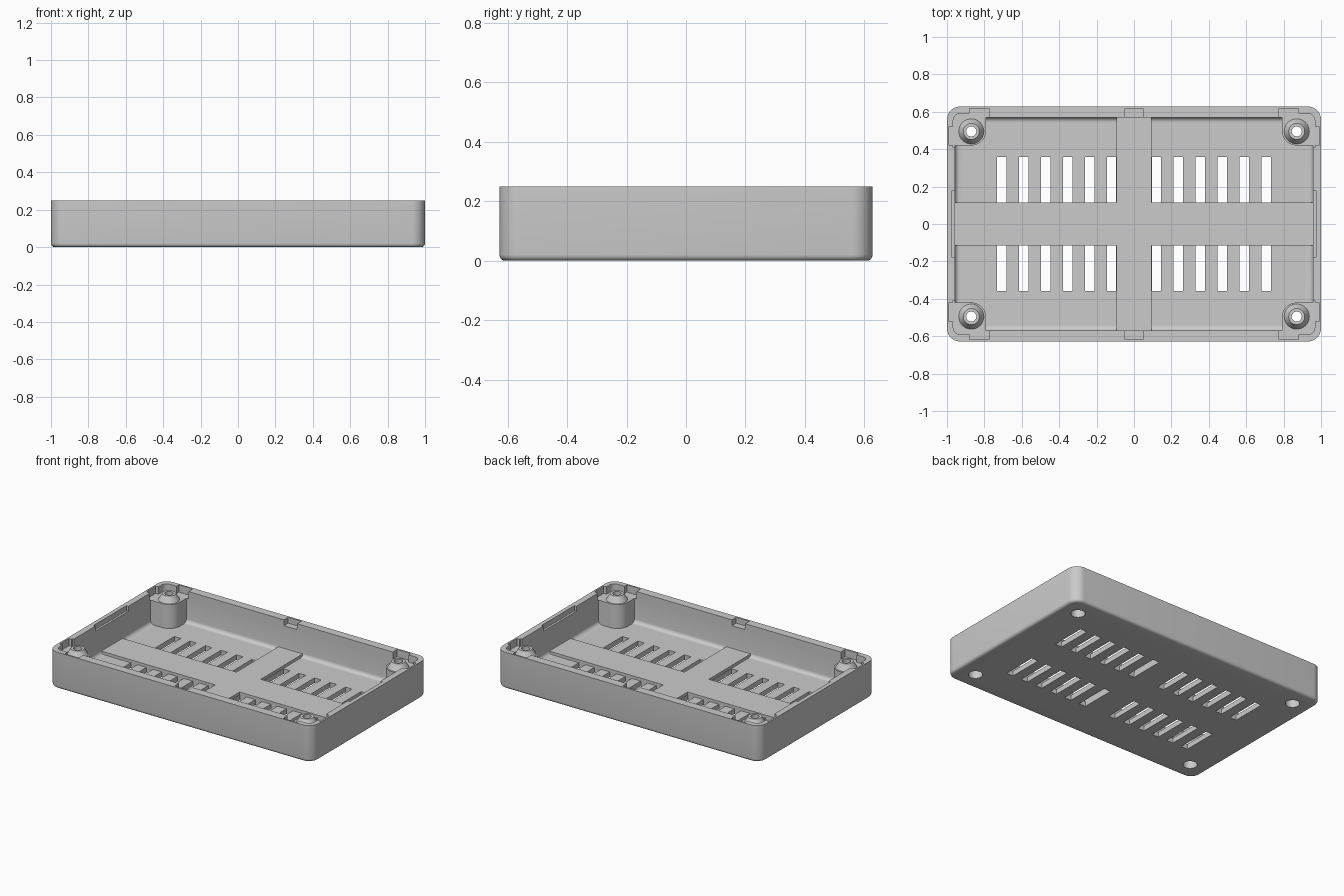
import bpy, bmesh, math
from mathutils import Matrix, Vector

cube = bpy.data.objects.get("Cube")
if cube:
    bpy.data.objects.remove(cube, do_unlink=True)

grey = bpy.data.materials.new("grey_plastic")
grey.use_nodes = True
COLOUR = (0.6, 0.6, 0.6, 1)
grey.diffuse_color = COLOUR
grey.node_tree.nodes["Principled BSDF"].inputs["Base Color"].default_value = COLOUR

HX, HY, H = 1.0, 0.628, 0.25      # outer half sizes and height
IX, IY = 0.957, 0.57              # inner half sizes
FLOOR, LEDGE = 0.035, 0.2
BX, BY = 0.87, 0.495              # screw centres
CORNERS = [(sx, sy) for sx in (-1, 1) for sy in (-1, 1)]


def add_box(bm, x0, x1, y0, y1, z0, z1):
    size = Matrix.Diagonal((x1 - x0, y1 - y0, z1 - z0, 1))
    mid = Matrix.Translation(((x0 + x1) / 2, (y0 + y1) / 2, (z0 + z1) / 2))
    return bmesh.ops.create_cube(bm, size=1, matrix=mid @ size)["verts"]


def add_corner_box(bm, sx, sy, x0, x1, y0, y1, z0, z1):
    xs, ys = sorted((sx * x0, sx * x1)), sorted((sy * y0, sy * y1))
    return add_box(bm, *xs, *ys, z0, z1)


def add_cone(bm, x, y, z0, z1, r0, r1):
    bmesh.ops.create_cone(bm, cap_ends=True, segments=32, radius1=r0, radius2=r1,
                          depth=z1 - z0, matrix=Matrix.Translation((x, y, (z0 + z1) / 2)))


def bevel(bm, test, radius, segments):
    edges = [e for e in bm.edges if test(e)]
    bmesh.ops.bevel(bm, geom=edges, offset=radius, segments=segments,
                    profile=0.5, affect='EDGES')


def upright(e):
    a, b = e.verts
    return (a.co.xy - b.co.xy).length < 1e-4


def make(name, bm):
    mesh = bpy.data.meshes.new(name)
    bm.to_mesh(mesh)
    bm.free()
    mesh.materials.append(grey)
    ob = bpy.data.objects.new(name, mesh)
    bpy.context.collection.objects.link(ob)
    return ob


def combine(ob, bm, operation):
    tool = make("cutter", bm)
    tool.hide_render = True
    mod = ob.modifiers.new("cut", 'BOOLEAN')
    mod.operation, mod.solver, mod.object = operation, 'EXACT', tool
    bpy.context.view_layer.objects.active = ob
    bpy.ops.object.modifier_apply(modifier=mod.name)
    bpy.data.objects.remove(tool, do_unlink=True)


def smooth(ob):
    bpy.ops.object.select_all(action='DESELECT')
    ob.select_set(True)
    bpy.context.view_layer.objects.active = ob
    bpy.ops.object.shade_smooth_by_angle(angle=math.radians(30))


def rounded_tub(x, y, z0, z1, corner, foot):
    bm = bmesh.new()
    add_box(bm, -x, x, -y, y, z0, z1)
    bevel(bm, upright, corner, 8)
    bevel(bm, lambda e: all(v.co.z < z0 + 1e-4 for v in e.verts), foot, 5)
    return bm


# Tray with rounded corners and a filleted cavity
shell = make("tray", rounded_tub(HX, HY, 0, H, 0.07, 0.02))
combine(shell, rounded_tub(IX, IY, FLOOR, H + 0.1, 0.05, 0.025), 'DIFFERENCE')

# Two rows of vent slots and the counterbores, cut through the floor
bm = bmesh.new()
for sx, sy in CORNERS:
    for i in range(6):
        x = 0.12 + 0.1175 * i
        add_corner_box(bm, sx, sy, x - 0.025, x + 0.025, 0.115, 0.357, -0.1, 0.1)
    add_cone(bm, sx * BX, sy * BY, -0.1, 0.1, 0.045, 0.045)
combine(shell, bm, 'DIFFERENCE')

# Rim notches in the middle of each wall
bm = bmesh.new()
for s in (-1, 1):
    add_corner_box(bm, 1, s, -0.05, 0.05, IY - 0.03, 0.615, 0.21, H + 0.1)
    add_corner_box(bm, s, 1, IX - 0.03, 0.972, -0.178, 0.178, 0.215, H + 0.1)
combine(shell, bm, 'DIFFERENCE')

# Stepped recesses in the rim at the corners
for x0, x1, y0, y1 in ((0.775, 0.967, 0.41, 0.592),
                       (0.8, 0.988, 0.42, 0.52),
                       (0.775, 0.88, 0.45, 0.617)):
    bm = bmesh.new()
    for sx, sy in CORNERS:
        add_corner_box(bm, sx, sy, x0, x1, y0, y1, LEDGE, H + 0.1)
    if y1 > 0.55 and x1 > 0.95:
        bevel(bm, lambda e: upright(e) and abs(e.verts[0].co.x) > 0.95
              and abs(e.verts[0].co.y) > 0.55, 0.04, 5)
    combine(shell, bm, 'DIFFERENCE')
smooth(shell)

# Corner posts with conical screw bosses
for sx, sy in CORNERS:
    bm = bmesh.new()
    add_corner_box(bm, sx, sy, 0.79, 0.965, 0.42, 0.59, 0.02, LEDGE)
    bevel(bm, lambda e: upright(e) and abs(e.verts[0].co.x) < 0.8
          and abs(e.verts[0].co.y) < 0.45, 0.08, 8)
    bevel(bm, lambda e: upright(e) and abs(e.verts[0].co.x) > 0.96
          and abs(e.verts[0].co.y) > 0.58, 0.04, 5)
    side = ("left" if sx > 0 else "right") + ("_back" if sy > 0 else "_front")
    post = make("corner_post_" + side, bm)
    x, y = sx * BX, sy * BY
    for z0, z1, r0, r1, op in ((LEDGE - 0.01, 0.242, 0.073, 0.043, 'UNION'),
                               (-0.1, 0.4, 0.027, 0.027, 'DIFFERENCE'),
                               (-0.1, 0.12, 0.045, 0.045, 'DIFFERENCE')):
        bm = bmesh.new()
        add_cone(bm, x, y, z0, z1, r0, r1)
        combine(post, bm, op)
    smooth(post)

# Raised cross on the floor
bm = bmesh.new()
add_box(bm, -0.965, 0.965, -0.115, 0.115, 0.025, 0.055)
for s in (-1, 1):
    add_corner_box(bm, 1, s, -0.0925, 0.0925, 0.115, 0.575, 0.025, 0.055)
make("floor_cross_rib", bm)
